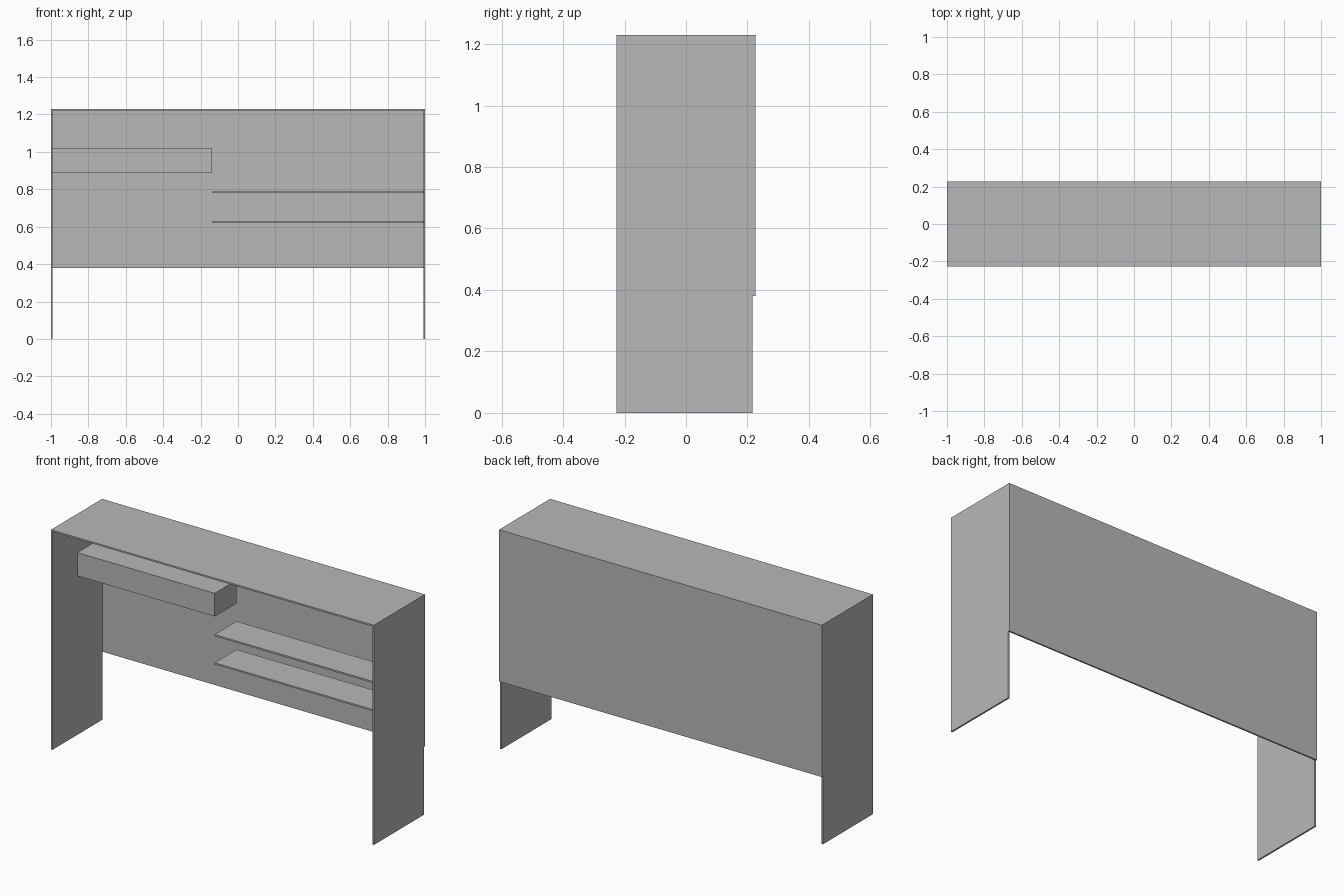
import bpy

cube = bpy.data.objects.get("Cube")
if cube:
    bpy.data.objects.remove(cube, do_unlink=True)

grey = bpy.data.materials.new("plain grey")
grey.use_nodes = True
colour = (0.48, 0.48, 0.48, 1)
grey.diffuse_color = colour
grey.node_tree.nodes["Principled BSDF"].inputs["Base Color"].default_value = colour


def board(name, x, y, z):
    """Box spanning the given (low, high) range on each axis."""
    spans = (x, y, z)
    bpy.ops.mesh.primitive_cube_add(size=1, location=[(a + b) / 2 for a, b in spans])
    obj = bpy.context.object
    obj.name = name
    obj.scale = [b - a for a, b in spans]
    bpy.ops.object.transform_apply(location=False, rotation=False, scale=True)
    obj.data.materials.append(grey)
    return obj


T = 0.009                   # board thickness
W, D, H = 1.0, 0.226, 1.23  # half width, half depth, height
wall = D - T                # front of the back panel
inner = W - T               # inside of the side panels
split = -0.14               # where drawer box ends and shelves begin
depth = (-0.006, 0.188)     # front and back of the fittings

# Outer shell
board("right_side_panel", (-W, -inner), (-D, wall), (0, H))
board("left_side_panel", (inner, W), (-D, wall), (0, H))
board("top_panel", (-inner, inner), (-D, wall), (H - T, H))
board("back_panel", (-W, W), (wall, D), (0.38, H))

# Fittings inside
board("drawer_box", (-inner, split), depth, (0.89, 1.02))
for name, z in (("upper_shelf", 0.78), ("lower_shelf", 0.622)):
    board(name, (split, inner), depth, (z, z + T))
